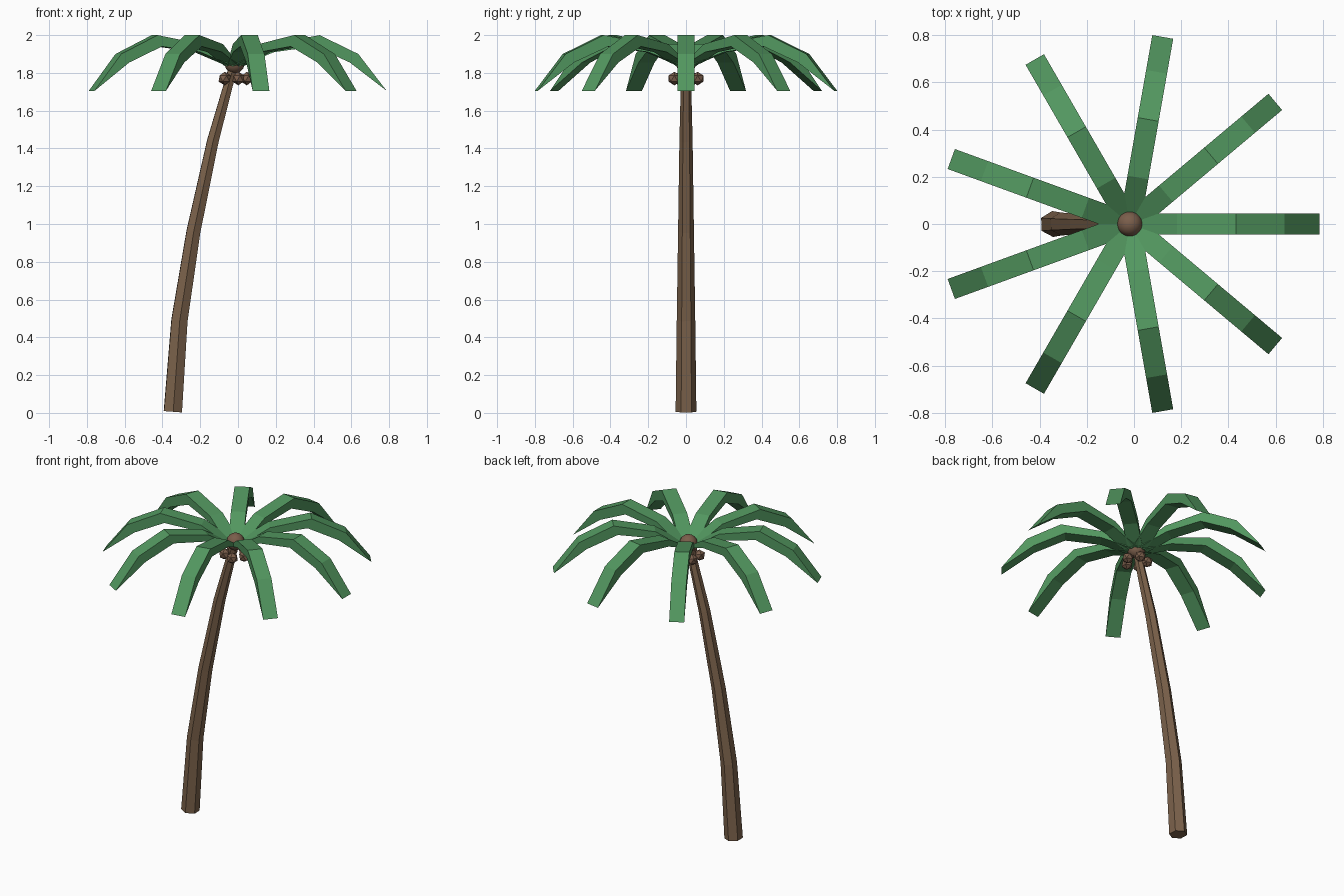
import bpy, bmesh, math
from mathutils import Vector, Matrix

cube = bpy.data.objects.get("Cube")
if cube:
    bpy.data.objects.remove(cube)


def material(name, rgb):
    m = bpy.data.materials.new(name)
    m.use_nodes = True
    m.diffuse_color = (*rgb, 1)
    bsdf = next(n for n in m.node_tree.nodes if n.type == 'BSDF_PRINCIPLED')
    bsdf.inputs["Base Color"].default_value = (*rgb, 1)
    return m


leaf_green = material("leaf green", (0.085, 0.31, 0.115))
bark_brown = material("bark brown", (0.2, 0.122, 0.07))
nut_brown = material("nut brown", (0.195, 0.112, 0.07))


def finish(name, bm, mat, smooth=False):
    bmesh.ops.recalc_face_normals(bm, faces=bm.faces)
    mesh = bpy.data.meshes.new(name)
    for f in bm.faces:
        f.smooth = smooth
    bm.to_mesh(mesh)
    bm.free()
    mesh.materials.append(mat)
    ob = bpy.data.objects.new(name, mesh)
    bpy.context.scene.collection.objects.link(ob)
    return ob


CROWN = Vector((-0.018, 0, 1.85))

# Trunk: hexagonal rings set square to a leaning path (x, z, radius)
path = [(-0.345, 0.006, 0.055), (-0.31, 0.49, 0.049), (-0.236, 0.96, 0.042),
        (-0.133, 1.44, 0.035), (-0.02, 1.85, 0.025)]
bm = bmesh.new()
rings = []
for i, (x, z, r) in enumerate(path):
    a, b = path[max(i - 1, 0)], path[min(i + 1, len(path) - 1)]
    turn = Matrix.Rotation(math.atan2(b[0] - a[0], b[1] - a[1]), 3, 'Y')
    ring = []
    for k in range(6):
        t = math.radians(32 + 60 * k)
        ring.append(bm.verts.new(Vector((x, 0, z)) + turn @ Vector((r * math.cos(t), r * math.sin(t), 0))))
    rings.append(ring)
for lo, hi in zip(rings, rings[1:]):
    for k in range(6):
        n = (k + 1) % 6
        bm.faces.new((lo[k], lo[n], hi[n], hi[k]))
bm.faces.new(rings[0])
bm.faces.new(rings[-1])
finish("trunk", bm, bark_brown)

# Fronds: arched blade profile (radius, height), pointed at root and tip
top = [(0, 1.825), (0.2, 1.952), (0.45, 2.0), (0.655, 1.9), (0.805, 1.705)]
under = [(0.21, 1.91), (0.425, 1.94), (0.61, 1.855)]
HALF = 0.045
for i in range(9):
    bm = bmesh.new()
    edge_sets = []
    for y in (-HALF, HALF):
        t = [bm.verts.new((r, y, z)) for r, z in top]
        u = [t[0]] + [bm.verts.new((r, y, z)) for r, z in under] + [t[-1]]
        edge_sets.append((t, u))
        for k in range(4):
            corners = dict.fromkeys((t[k], t[k + 1], u[k + 1], u[k]))
            bm.faces.new(list(corners))
    for a, b in zip(*edge_sets):
        for k in range(4):
            bm.faces.new((a[k], a[k + 1], b[k + 1], b[k]))
    ob = finish(f"frond_{i + 1}", bm, leaf_green)
    ob.location = (CROWN.x, 0, 0)
    ob.rotation_euler.z = math.radians(40 * i)

# Round hub where the fronds meet
bm = bmesh.new()
bmesh.ops.create_icosphere(bm, subdivisions=3, radius=0.053)
finish("crown_hub", bm, nut_brown, smooth=True).location = CROWN

# Ring of faceted nuts below the crown
for i in range(5):
    bm = bmesh.new()
    bmesh.ops.create_icosphere(bm, subdivisions=1, radius=0.036)
    a = math.radians(72 * i)
    ob = finish(f"nut_{i + 1}", bm, nut_brown)
    ob.location = (CROWN.x + 0.065 * math.cos(a), 0.065 * math.sin(a), 1.77)
